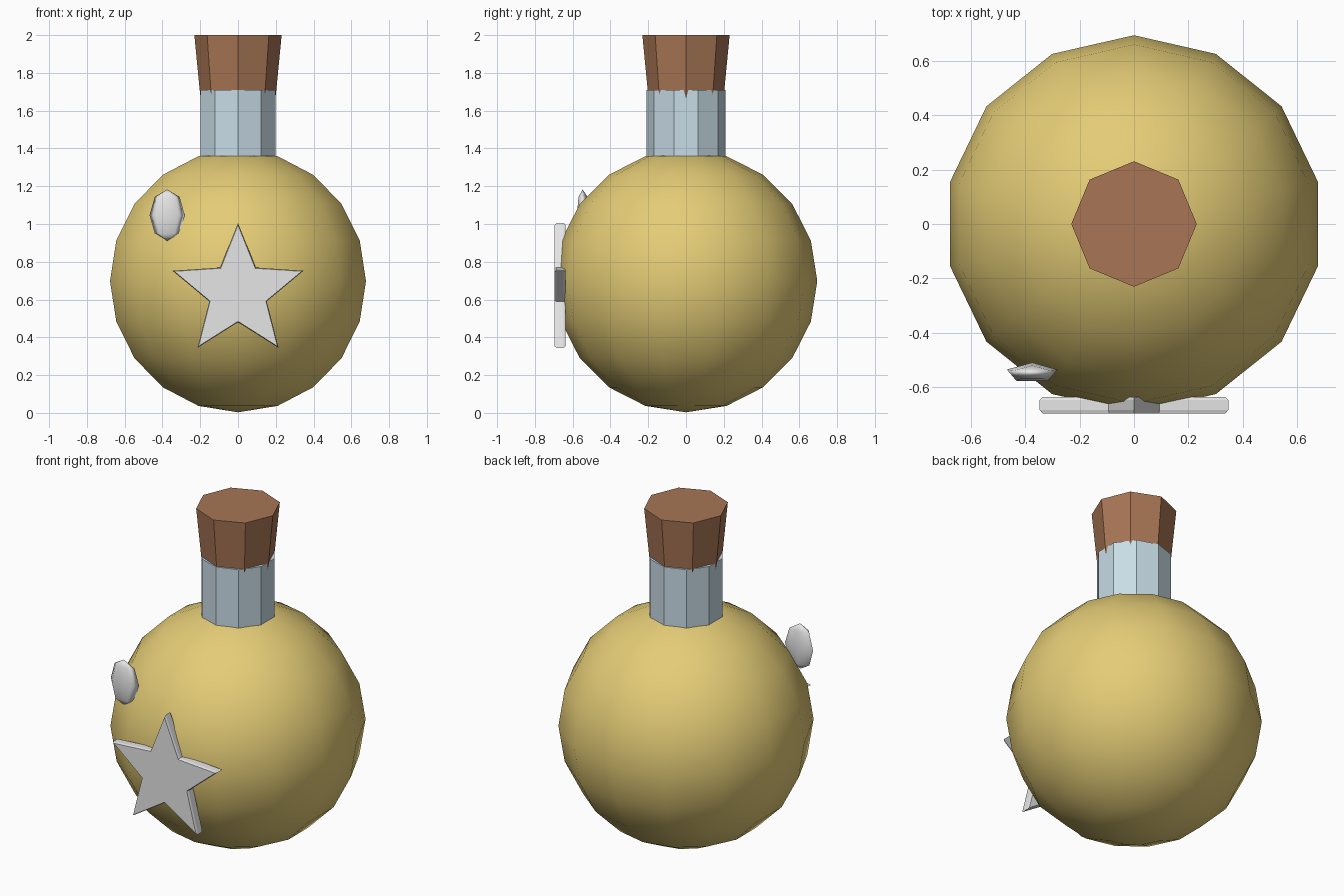
import bpy, bmesh
from math import sin, cos, pi

cube = bpy.data.objects.get("Cube")
if cube:
    bpy.data.objects.remove(cube, do_unlink=True)


def material(name, rgb):
    """Flat material from 0-255 display values, stored as linear."""
    lin = [((c / 255 + 0.055) / 1.055) ** 2.4 for c in rgb] + [1.0]
    m = bpy.data.materials.new(name)
    m.use_nodes = True
    m.diffuse_color = lin
    m.node_tree.nodes["Principled BSDF"].inputs["Base Color"].default_value = lin
    return m


def loft(name, rings, mat, smooth=False):
    """Skin a list of closed point loops and cap both ends."""
    bm = bmesh.new()
    loops = [[bm.verts.new(p) for p in ring] for ring in rings]
    n = len(loops[0])
    for a, b in zip(loops, loops[1:]):
        for i in range(n):
            j = (i + 1) % n
            bm.faces.new((a[i], a[j], b[j], b[i]))
    bm.faces.new(loops[0])
    bm.faces.new(loops[-1])
    bmesh.ops.remove_doubles(bm, verts=bm.verts, dist=1e-5)
    bmesh.ops.recalc_face_normals(bm, faces=bm.faces)
    for f in bm.faces:
        f.smooth = smooth
    mesh = bpy.data.meshes.new(name)
    bm.to_mesh(mesh)
    bm.free()
    mesh.materials.append(mat)
    obj = bpy.data.objects.new(name, mesh)
    bpy.context.collection.objects.link(obj)
    return obj


def ring(radius, z, sides):
    """Horizontal polygon whose first corner points to the back."""
    return [(radius * sin(2 * pi * i / sides), radius * cos(2 * pi * i / sides), z)
            for i in range(sides)]


def ball(name, radius, sides, steps, mat):
    angles = [-pi / 2 + pi * k / steps for k in range(steps + 1)]
    return loft(name, [ring(max(radius * cos(a), 1e-7), radius * sin(a), sides)
                       for a in angles], mat, smooth=True)


def star_loop(scale, y):
    """Upright five-pointed outline, facing the front."""
    pts = []
    for i in range(10):
        r = (0.365 if i % 2 == 0 else 0.16) * scale
        pts.append((r * sin(pi * i / 5), y, 0.64 + r * cos(pi * i / 5)))
    return pts


gold = material("golden liquid", (228, 204, 118))
glass = material("pale blue glass", (200, 220, 230))
cork_brown = material("cork brown", (168, 118, 85))
silver = material("light grey", (230, 230, 230))

# Round flask
body = ball("flask_body", 0.695, 14, 10, gold)
body.location.z = 0.698

# Neck and stopper
loft("neck", [ring(0.208, 1.3, 10), ring(0.208, 1.71, 10)], glass)
loft("cork", [ring(0.195, 1.64, 8), ring(0.203, 1.71, 8), ring(0.231, 2.0, 8)], cork_brown)

# Chamfered star badge on the front
loft("star_badge", [star_loop(0.97, -0.697), star_loop(1, -0.685),
                    star_loop(1, -0.648), star_loop(0.97, -0.637)], silver)

# Flattened highlight
shine = ball("highlight", 1, 5, 4, silver)
shine.scale = (0.098, 0.0375, 0.136)
shine.location = (-0.375, -0.5475, 1.047)
